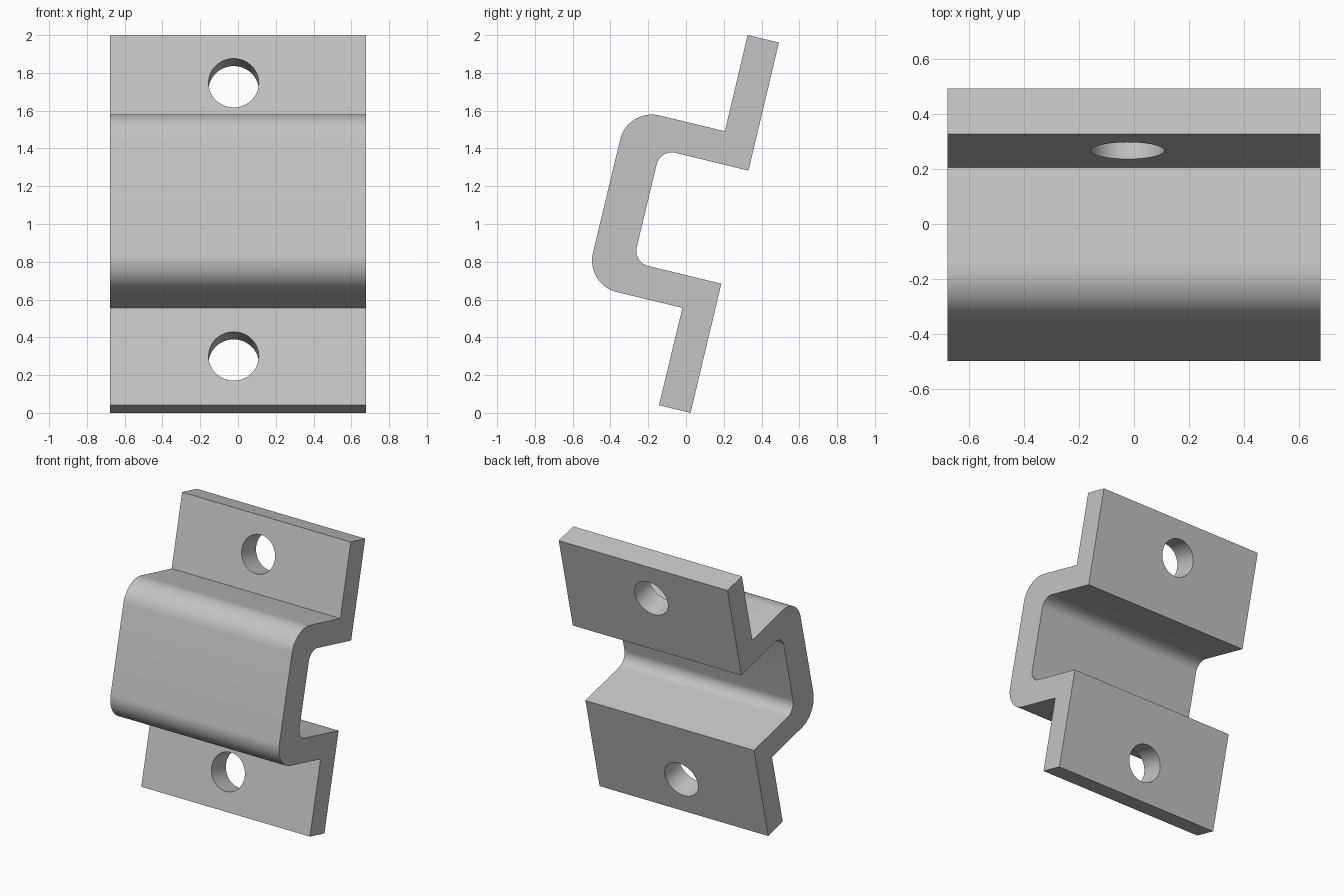
import bpy
import math
from mathutils import Vector

cube = bpy.data.objects.get("Cube")
if cube:
    bpy.data.objects.remove(cube, do_unlink=True)

HALF_WIDTH = 0.677
TILT = math.radians(13.55)
HOLE_RADIUS = 0.133
HOLE_X = -0.023

# Bracket cross-section in (y, z), with a fillet radius for each corner
PROFILE = [
    (0.326, 2.0, 0), (0.206, 1.491, 0), (-0.308, 1.615, 0.172),
    (-0.533, 0.680, 0.172), (-0.019, 0.556, 0), (-0.143, 0.041, 0),
    (0.024, 0.0, 0), (0.187, 0.684, 0), (-0.280, 0.797, 0.083),
    (-0.136, 1.396, 0.083), (0.331, 1.283, 0), (0.492, 1.961, 0),
]


def rounded(profile, steps=16):
    """Replace each corner that has a radius by a circular arc."""
    points = []
    for i, (y, z, radius) in enumerate(profile):
        corner = Vector((y, z))
        if not radius:
            points.append(corner)
            continue
        to_prev = (Vector(profile[i - 1][:2]) - corner).normalized()
        to_next = (Vector(profile[(i + 1) % len(profile)][:2]) - corner).normalized()
        half = to_prev.angle(to_next) / 2
        centre = corner + (to_prev + to_next).normalized() * radius / math.sin(half)
        start = corner + to_prev * radius / math.tan(half) - centre
        end = corner + to_next * radius / math.tan(half) - centre
        sweep = start.angle(end)
        for k in range(steps + 1):
            t = k / steps
            points.append(centre + (start * math.sin((1 - t) * sweep)
                                    + end * math.sin(t * sweep)) / math.sin(sweep))
    return points


# Steel material
steel = bpy.data.materials.new("light_grey_steel")
steel.use_nodes = True
steel.diffuse_color = (0.55, 0.55, 0.55, 1)
steel.node_tree.nodes["Principled BSDF"].inputs["Base Color"].default_value = (0.55, 0.55, 0.55, 1)

# Bracket body: section extruded across the width
section = rounded(PROFILE)
n = len(section)
verts = [(x, p.x, p.y) for x in (-HALF_WIDTH, HALF_WIDTH) for p in section]
faces = [(i, i + n, (i + 1) % n + n, (i + 1) % n) for i in range(n)]
faces += [tuple(range(n)), tuple(reversed(range(n, 2 * n)))]
mesh = bpy.data.meshes.new("bracket")
mesh.from_pydata(verts, [], faces)
mesh.materials.append(steel)
bracket = bpy.data.objects.new("bracket", mesh)
bpy.context.collection.objects.link(bracket)

bpy.ops.object.select_all(action="DESELECT")
bracket.select_set(True)
bpy.context.view_layer.objects.active = bracket
bpy.ops.object.mode_set(mode="EDIT")
bpy.ops.mesh.select_all(action="SELECT")
bpy.ops.mesh.normals_make_consistent(inside=False)
bpy.ops.object.mode_set(mode="OBJECT")

# Bolt holes: bored square to each tilted flange
for y, z in ((0.265, 1.747), (-0.081, 0.300)):
    bpy.ops.mesh.primitive_cylinder_add(
        vertices=64, radius=HOLE_RADIUS, depth=0.6,
        location=(HOLE_X, y, z), rotation=(math.pi / 2 - TILT, 0, 0))
    cutter = bpy.context.object
    cutter.name = "hole_cutter"
    cutter.hide_render = True
    cutter.data.materials.append(steel)
    bpy.ops.object.select_all(action="DESELECT")
    bracket.select_set(True)
    bpy.context.view_layer.objects.active = bracket
    cut = bracket.modifiers.new("bolt_hole", "BOOLEAN")
    cut.operation = "DIFFERENCE"
    cut.solver = "EXACT"
    cut.object = cutter
    bpy.ops.object.modifier_apply(modifier=cut.name)
    bpy.data.objects.remove(cutter, do_unlink=True)

bpy.ops.object.shade_smooth_by_angle(angle=math.radians(30))
